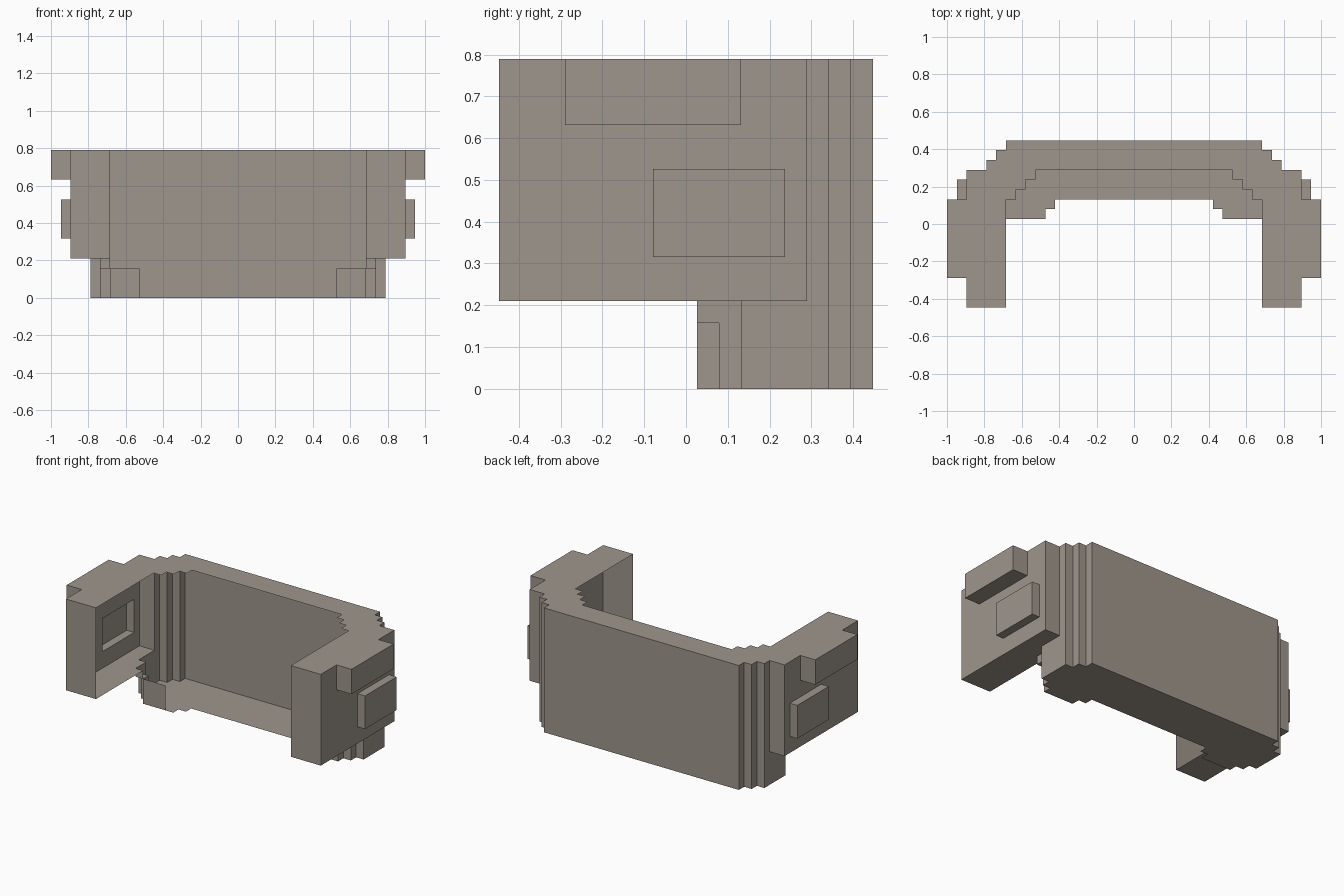
import bpy, bmesh

if "Cube" in bpy.data.objects:
    bpy.data.objects.remove(bpy.data.objects["Cube"], do_unlink=True)

U = 1 / 19  # one block step

stone = bpy.data.materials.new("warm_grey")
stone.use_nodes = True
colour = (0.345, 0.305, 0.262, 1)
stone.diffuse_color = colour
stone.node_tree.nodes["Principled BSDF"].inputs["Base Color"].default_value = colour


def face(bm, pts):
    bm.faces.new([bm.verts.new((x * U, y * U, z * U)) for x, y, z in pts])


def wall(bm, path, low, high):
    """Upright thin panels along a path, facing its right-hand side."""
    for (ax, ay), (bx, by) in zip(path, path[1:]):
        face(bm, [(ax, ay, low), (bx, by, low), (bx, by, high), (ax, ay, high)])


def sheet(bm, outline, z, up=True):
    """Level thin panel from a counter-clockwise outline."""
    pts = outline if up else outline[::-1]
    face(bm, [(x, y, z) for x, y in pts])


def finish(bm, name):
    """Weld the half part and mirror it across the centre."""
    bmesh.ops.remove_doubles(bm, verts=bm.verts, dist=0.0001)
    mesh = bpy.data.meshes.new(name)
    bm.to_mesh(mesh)
    bm.free()
    mesh.materials.append(stone)
    obj = bpy.data.objects.new(name, mesh)
    bpy.context.collection.objects.link(obj)
    mirror = obj.modifiers.new("mirror", "MIRROR")
    mirror.use_clip = True
    mirror.merge_threshold = 0.0001


def box_outline(x0, x1, y0, y1):
    return [(x0, y0), (x1, y0), (x1, y1), (x0, y1)]


# Stepped rear corner shared by the wall, cover and floor
corner = [(15, 6.5), (14, 6.5), (14, 7.5), (13, 7.5), (13, 8.5), (0, 8.5)]

# Rear wall
bm = bmesh.new()
wall(bm, [(15, 5.5)] + corner, 0, 15)
finish(bm, "rear_wall")

# Top cover with stepped inner edge
bm = bmesh.new()
inner = [(0, 5.5), (10, 5.5), (10, 4.5), (11, 4.5), (11, 3.5), (12, 3.5), (12, 2.5), (13, 2.5)]
sheet(bm, inner + [(13, -8.5), (17, -8.5), (17, 5.5), (15, 5.5)] + corner, 15)
finish(bm, "top_cover")

# Base floor
bm = bmesh.new()
lip = [(0, 2.5), (8, 2.5), (8, 1.5), (9, 1.5), (9, 0.5), (13, 0.5)]
sheet(bm, lip + [(13, 1.5), (14, 1.5), (14, 2.5), (15, 2.5)] + corner, 0, up=False)
finish(bm, "base_floor")

# Base side walls and small overhang
bm = bmesh.new()
wall(bm, [(10, 0.5), (13, 0.5), (13, 1.5), (14, 1.5)], 0, 3)
wall(bm, [(14, 1.5), (14, 2.5), (15, 2.5), (15, 5.5)], 0, 4)
wall(bm, [(13, 0.5), (14, 0.5), (14, 1.5)], 3, 4)
sheet(bm, box_outline(13, 14, 0.5, 1.5), 3, up=False)
finish(bm, "base_sides")

# Side arms, open toward the middle, with openings into the outer blocks
peg = (-5.5, 2.5, 12, 15)
plate = (-1.5, 4.5, 6, 10)
bm = bmesh.new()
wall(bm, [(13, -8.5), (17, -8.5)], 4, 15)
wall(bm, [(17, 5.5), (15, 5.5)], 4, 15)
ys = [-8.5, -5.5, -1.5, 2.5, 4.5, 5.5]
zs = [4, 6, 10, 12, 15]
for y0, y1 in zip(ys, ys[1:]):
    for z0, z1 in zip(zs, zs[1:]):
        hole = any(a <= y0 and y1 <= b and c <= z0 and z1 <= d for a, b, c, d in (peg, plate))
        if not hole:
            wall(bm, [(17, y0), (17, y1)], z0, z1)
sheet(bm, [(13, -8.5), (17, -8.5), (17, 5.5), (15, 5.5), (15, 2.5), (14, 2.5),
           (14, 0.5), (13, 0.5)], 4, up=False)
bmesh.ops.remove_doubles(bm, verts=bm.verts, dist=0.0001)
bmesh.ops.dissolve_limit(bm, angle_limit=0.01, verts=bm.verts, edges=bm.edges)
finish(bm, "side_arms")

# Hollow blocks on the outer side of each arm
for name, reach, (y0, y1, z0, z1) in (("upper_side_blocks", 19, peg), ("middle_side_blocks", 18, plate)):
    bm = bmesh.new()
    wall(bm, [(17, y0), (reach, y0), (reach, y1), (17, y1)], z0, z1)
    sheet(bm, box_outline(17, reach, y0, y1), z1)
    sheet(bm, box_outline(17, reach, y0, y1), z0, up=False)
    finish(bm, name)
